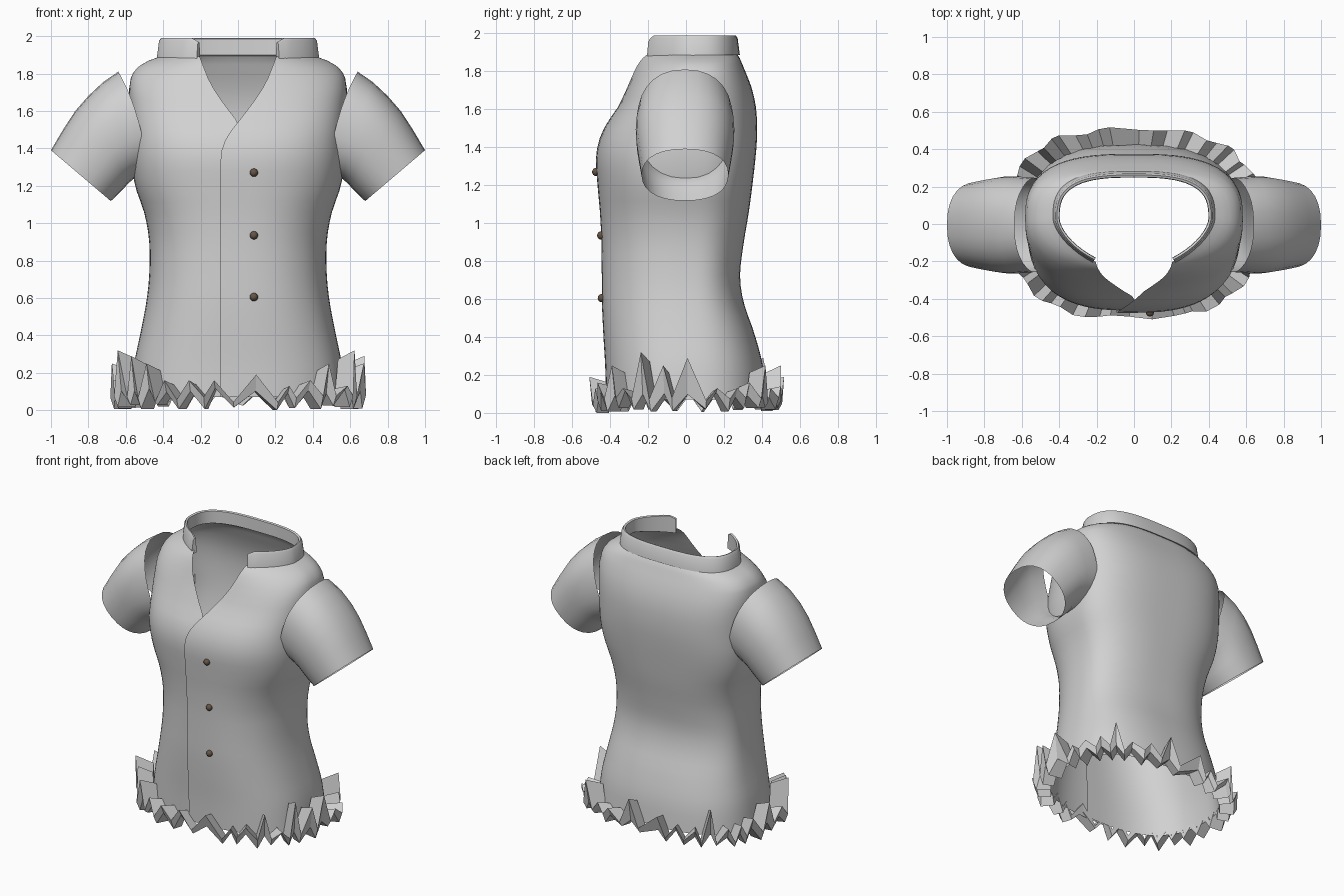
import bpy, bmesh, math, random
from mathutils import Vector

if "Cube" in bpy.data.objects:
    bpy.data.objects.remove(bpy.data.objects["Cube"])

random.seed(4)
CY = 0.03          # depth of the widest line of the body


def material(name, color):
    m = bpy.data.materials.new(name)
    m.diffuse_color = (*color, 1)
    m.use_nodes = True
    m.node_tree.nodes["Principled BSDF"].inputs["Base Color"].default_value = m.diffuse_color
    return m


FABRIC = material("grey_fabric", (0.64, 0.64, 0.64))
BROWN = material("brown_button", (0.13, 0.09, 0.06))


def make_object(name, bm, mat, smooth=40):
    mesh = bpy.data.meshes.new(name)
    bm.to_mesh(mesh)
    bm.free()
    mesh.materials.append(mat)
    ob = bpy.data.objects.new(name, mesh)
    bpy.context.collection.objects.link(ob)
    if smooth:
        bpy.ops.object.select_all(action='DESELECT')
        ob.select_set(True)
        bpy.context.view_layer.objects.active = ob
        bpy.ops.object.shade_smooth_by_angle(angle=math.radians(smooth))
    return ob


def loft(rings, close_u=False, close_v=False, caps=False):
    """Skin a list of equal-length point rings."""
    bm = bmesh.new()
    vs = [[bm.verts.new(p) for p in r] for r in rings]
    n, m = len(vs), len(vs[0])
    for i in range(n if close_v else n - 1):
        for j in range(m if close_u else m - 1):
            a, b = vs[i], vs[(i + 1) % n]
            k = (j + 1) % m
            bm.faces.new((a[j], a[k], b[k], b[j]))
    if caps:
        bm.faces.new(vs[0])
        bm.faces.new(vs[-1][::-1])
    if close_v or caps:
        bmesh.ops.recalc_face_normals(bm, faces=bm.faces)
    return bm


def lerp(table, z):
    for (z0, v0), (z1, v1) in zip(table, table[1:]):
        if z <= z1:
            return v0 + (v1 - v0) * max(0, (z - z0) / (z1 - z0))
    return table[-1][1]


# Body measurements: height, half width, front y, back y
BODY = [(0.07, .575, -.415, .425), (0.25, .555, -.42, .405), (0.42, .52, -.43, .36),
        (0.58, .49, -.437, .305), (0.72, .475, -.438, .285), (0.90, .475, -.44, .305),
        (1.05, .50, -.447, .33), (1.20, .55, -.46, .35), (1.35, .572, -.468, .367),
        (1.47, .572, -.44, .375), (1.60, .578, -.365, .37), (1.70, .582, -.318, .35),
        (1.77, .575, -.293, .325), (1.83, .54, -.275, .30), (1.87, .475, -.265, .283),
        (1.89, .42, -.26, .27)]
ROUND_FRONT = [(0.1, 2.6), (0.9, 2.5), (1.3, 2.7), (1.6, 2.8), (1.72, 2.6), (1.89, 1.65)]
ROUND_BACK = [(0.1, 2.5), (0.9, 2.5), (1.3, 2.8), (1.89, 2.9)]


def body(z):
    """Smoothly interpolated half width, front and back depth."""
    i = 0
    while i < len(BODY) - 2 and z > BODY[i + 1][0]:
        i += 1
    p0, p1, p2, p3 = (BODY[min(max(i + d, 0), len(BODY) - 1)] for d in (-1, 0, 1, 2))
    h = p2[0] - p1[0]
    t = min(max((z - p1[0]) / h, 0), 1)
    out = []
    for k in (1, 2, 3):
        m1 = (p2[k] - p0[k]) / (p2[0] - p0[0]) * h
        m2 = (p3[k] - p1[k]) / (p3[0] - p1[0]) * h
        out.append((2*t**3 - 3*t*t + 1)*p1[k] + (t**3 - 2*t*t + t)*m1
                   + (3*t*t - 2*t**3)*p2[k] + (t**3 - t*t)*m2)
    return out


def angle_at(x, z):
    """Angle from the front centre at which the front section reaches x."""
    s = math.asin(min(1, abs(x) / body(z)[0]) ** (lerp(ROUND_FRONT, z) / 2))
    return math.copysign(s, x)


def section(th, z, off=0.0):
    a, f, b = body(z)
    s, c = math.sin(th), math.cos(th)
    n, d = (lerp(ROUND_FRONT, z), CY - f) if c > 0 else (lerp(ROUND_BACK, z), b - CY)
    x = (a + off) * math.copysign(abs(s) ** (2 / n), s)
    y = CY - (d + off) * math.copysign(abs(c) ** (2 / n), c)
    return Vector((x, y, z))


# Torso: open wrap whose outer edge overlaps the inner one at the front
V_HALF = [(1.54, 0), (1.65, .085), (1.75, .15), (1.89, .205)]
OUTER = [(1.36, -.092), (1.42, -.08), (1.48, -.048), (1.54, 0)]
INNER = [(1.38, .05), (1.54, 0)]
heights = [.07 + .055 * i for i in range(32)] + [1.80, 1.83, 1.85, 1.87, 1.89]
heights = sorted(set(round(h, 3) for h in heights if h < 1.78 or h > 1.795))
rings = []
COLS = 80
for z in heights:
    x0 = lerp(V_HALF, z) if z > 1.54 else lerp(OUTER, z)
    x1 = -lerp(V_HALF, z) if z > 1.54 else lerp(INNER, z)
    t0, t1 = angle_at(x0, z), 2 * math.pi + angle_at(x1, z)
    ring = []
    for j in range(COLS + 1):
        u = j / COLS
        lap = 0.007 if z < 1.56 else 0
        off = lap * (max(0, 1 - u * 8) - max(0, 1 - (1 - u) * 8))
        ring.append(section(t0 + (t1 - t0) * u, z, off))
    rings.append(ring)
make_object("shirt_body", loft(rings), FABRIC)

# Collar: thick standing band with open front ends
start = angle_at(.215, 1.89)
band = []
for j in range(49):
    u = j / 48
    th = start + (2 * math.pi - 2 * start) * u
    front = max(0, math.cos(th))
    prof = []
    for off, z in ((.014, 1.885 - .04 * front), (.002, 1.975), (-.008, 1.99),
                   (-.02, 1.985), (-.022, 1.90 - .04 * front)):
        p = section(th, 1.89, off)
        p.z = z - (.02 if j in (0, 48) and z > 1.95 else 0)
        prof.append(p)
    band.append(prof)
make_object("collar", loft(band, close_u=True, caps=True), FABRIC, 30)

# Short sleeves: top and bottom outline points (x, z), half depth, inward bow
SLEEVE = [((.64, 1.81), (.49, 1.27), .252, .035), ((.72, 1.755), (.56, 1.235), .26, .01),
          ((.80, 1.68), (.59, 1.21), .258, 0), ((.87, 1.60), (.615, 1.18), .25, 0),
          ((.935, 1.50), (.645, 1.15), .24, 0), ((1.0, 1.39), (.68, 1.118), .228, 0)]
for side, label in ((1, "left"), (-1, "right")):
    tube = []
    for top, bot, half, bow in SLEEVE:
        ring = []
        for j in range(28):
            t = 2 * math.pi * j / 28
            c, s = math.cos(t), math.sin(t)
            k = math.copysign(abs(c) ** .87, c)
            x = (top[0] + bot[0]) / 2 + k * (top[0] - bot[0]) / 2 - bow * s * s
            z = (top[1] + bot[1]) / 2 + k * (top[1] - bot[1]) / 2
            y = math.copysign(abs(s) ** .87, s) * half
            ring.append((side * x, y - .005, z))
        tube.append(ring)
    if side > 0:
        tube.reverse()
    make_object(label + "_sleeve", loft(tube, close_u=True), FABRIC)

# Torn hem: jagged strip folded outward, with ridges running away from the body
POINTS = 60
loops = []
for j in range(POINTS):
    th = 2 * math.pi * (j + random.uniform(-.25, .25)) / POINTS
    if j % 2:
        high = random.choice((.13, .14, .16, .19, .25, .29))
        low = random.uniform(.08, .12)
    else:
        high, low = random.uniform(.04, .08), random.uniform(0.004, .03)
    if j in (11, 49):
        high = .32
    if j == 2:
        low = 0
    wave = (.085 + .02 * abs(math.sin(th)) + .012 * math.sin(th * 14)
            + random.uniform(-.005, .005))
    prof = []
    for off, z in ((0, low), (wave - .02, low), (wave, high), (.0, high * .85)):
        p = section(th, .1, off)
        p.z = z
        prof.append(p)
    loops.append(prof)
make_object("torn_hem", loft(loops, close_u=True, close_v=True), FABRIC, 0)

# Buttons down the front
for i, z in enumerate((1.27, .935, .605)):
    bm = bmesh.new()
    bmesh.ops.create_uvsphere(bm, u_segments=12, v_segments=8, radius=.022)
    y = section(angle_at(.085, z), z).y - .008
    bmesh.ops.translate(bm, verts=bm.verts, vec=(.085, y, z))
    make_object("button_%d" % (i + 1), bm, BROWN)
